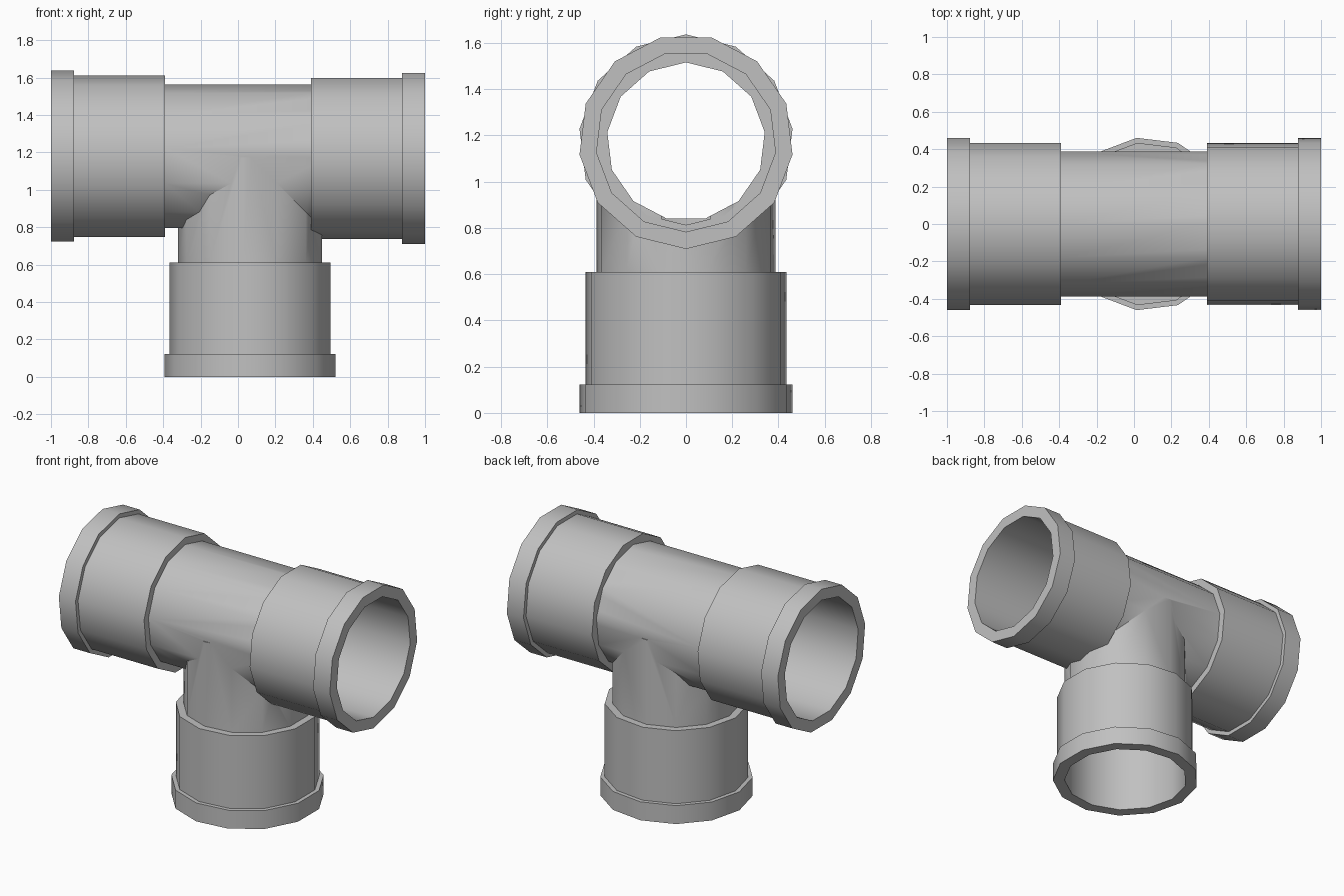
import bpy, bmesh
from math import cos, sin, pi, radians
from mathutils import Matrix

SIDES = 13
AXIS_Z = 1.173           # height of the through pipe
BRANCH_X = 0.07          # branch is slightly off centre
REACH = 0.39             # half length of the bare through pipe
NECK_Z = 0.61            # top of the branch socket
R_BORE, R_PIPE, R_SOCKET, R_RIM = 0.343, 0.39, 0.437, 0.464

cube = bpy.data.objects.get("Cube")
if cube:
    bpy.data.objects.remove(cube)

grey = bpy.data.materials.new("pipe_grey")
grey.use_nodes = True
colour = (0.53, 0.53, 0.53, 1)
grey.diffuse_color = colour
grey.node_tree.nodes["Principled BSDF"].inputs["Base Color"].default_value = colour


def turned(name, profile, origin, tilt, closed):
    """Turn a (height, radius) profile about local z, then tilt about y."""
    bm = bmesh.new()
    rings = []
    for h, r in profile:
        angles = [2 * pi * i / SIDES for i in range(SIDES)]
        rings.append([bm.verts.new((r * cos(a), r * sin(a), h)) for a in angles])
    pairs = list(zip(rings, rings[1:]))
    if closed:
        pairs.append((rings[-1], rings[0]))
    else:
        bm.faces.new(rings[0])
        bm.faces.new(rings[-1])
    for low, high in pairs:
        for i in range(SIDES):
            j = (i + 1) % SIDES
            bm.faces.new((low[i], low[j], high[j], high[i]))
    bmesh.ops.recalc_face_normals(bm, faces=bm.faces)
    bm.transform(Matrix.Translation(origin) @ Matrix.Rotation(radians(tilt), 4, 'Y'))
    mesh = bpy.data.meshes.new(name)
    bm.to_mesh(mesh)
    bm.free()
    mesh.materials.append(grey)
    obj = bpy.data.objects.new(name, mesh)
    bpy.context.collection.objects.link(obj)
    return obj


def rod(name, start, end, radius, origin, tilt):
    return turned(name, [(start, radius), (end, radius)], origin, tilt, False)


def combine(target, tool, operation):
    mod = target.modifiers.new(operation.lower(), 'BOOLEAN')
    mod.operation, mod.solver, mod.object = operation, 'EXACT', tool
    bpy.context.view_layer.objects.active = target
    bpy.ops.object.modifier_apply(modifier=mod.name)
    bpy.data.objects.remove(tool)


# Tee body: through pipe and branch neck joined, then hollowed out
centre = (0, 0, AXIS_Z)
branch = (BRANCH_X, 0, AXIS_Z)
drop = AXIS_Z - NECK_Z
body = rod("tee_body", -REACH, REACH, R_PIPE, centre, -90)
combine(body, rod("branch_neck", 0, drop, R_PIPE, branch, 180), 'UNION')
combine(body, rod("run_bore", -0.6, 0.6, R_BORE, centre, -90), 'DIFFERENCE')
combine(body, rod("branch_bore", 0, drop + 0.1, R_BORE, branch, 180), 'DIFFERENCE')
combine(body, rod("socket_bore", REACH, 0.9, R_PIPE, centre, 90), 'DIFFERENCE')

# Three identical sockets with a raised rim and a thin inner stop
LENGTH, RIM_START, LIP = 0.61, 0.487, 0.005
socket_profile = [
    (0, 0.36), (0, R_SOCKET), (RIM_START, R_SOCKET), (RIM_START, R_RIM),
    (LENGTH, R_RIM), (LENGTH, R_PIPE), (LIP, R_PIPE), (LIP, 0.36),
]
parts = [body]
for name, origin, tilt in (
    ("left_socket", (REACH, 0, AXIS_Z), 90),
    ("right_socket", (-REACH, 0, AXIS_Z), -90),
    ("branch_socket", (BRANCH_X, 0, NECK_Z), 180),
):
    parts.append(turned(name, socket_profile, origin, tilt, True))

# Smooth the pipe walls, keep rims and steps crisp
bpy.ops.object.select_all(action='DESELECT')
for part in parts:
    part.select_set(True)
bpy.context.view_layer.objects.active = body
bpy.ops.object.shade_smooth_by_angle(angle=radians(30))
